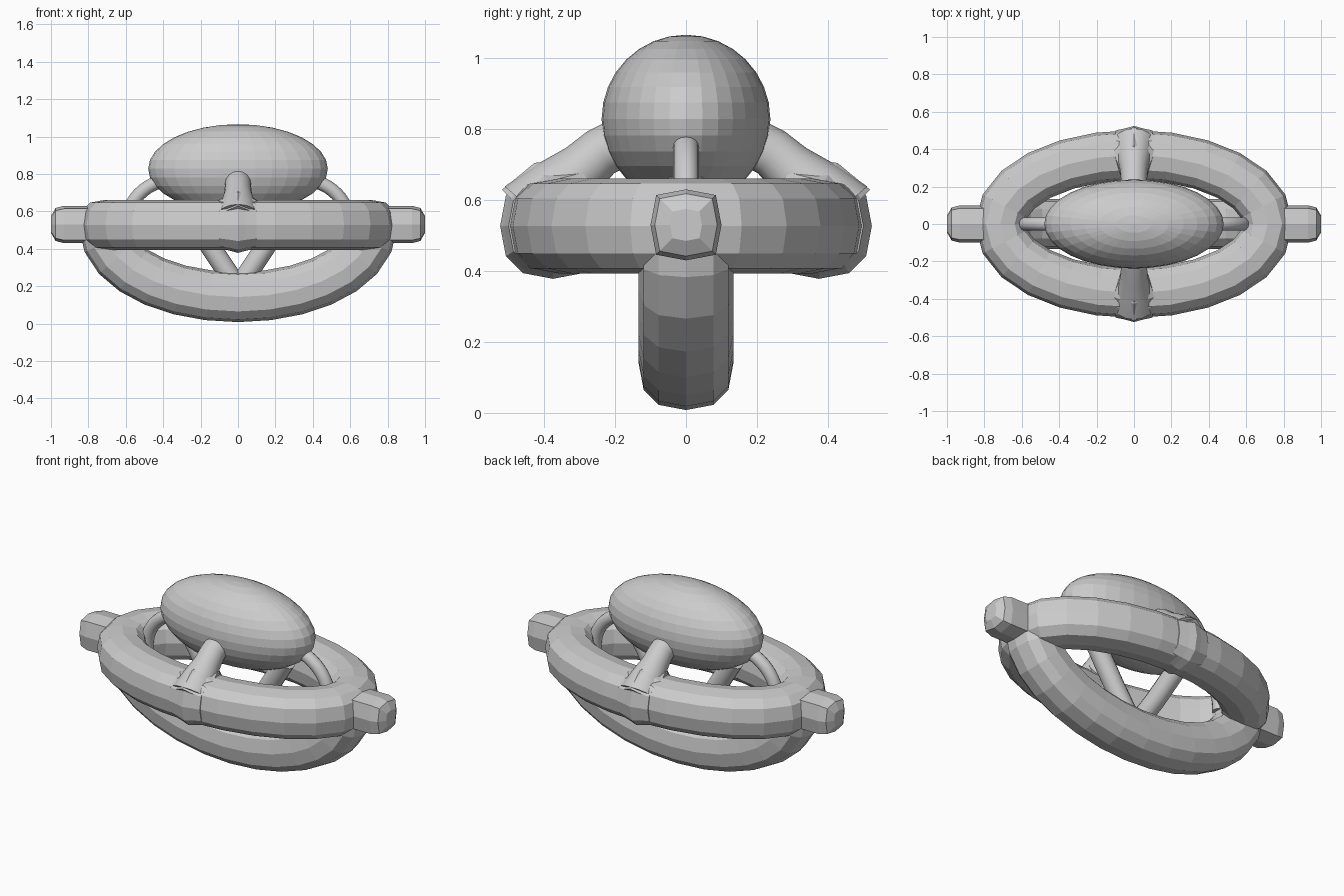
import bpy, bmesh, math
from mathutils import Vector

if "Cube" in bpy.data.objects:
    bpy.data.objects.remove(bpy.data.objects["Cube"])


def sweep(name, pts, radii, side, sides=12, closed=False, square=1.0):
    """Tube along a planar path; side is the normal of the path's plane."""
    pts = [Vector(p) for p in pts]
    side = Vector(side).normalized()
    bm = bmesh.new()
    n = len(pts)
    rings = []
    for i, p in enumerate(pts):
        if closed:
            t = pts[(i + 1) % n] - pts[i - 1]
        else:
            t = pts[min(i + 1, n - 1)] - pts[max(i - 1, 0)]
        out = t.normalized().cross(side)
        r = radii[i] if isinstance(radii, list) else radii
        ring = []
        for k in range(sides):
            a = 2 * math.pi * k / sides
            c, s = math.cos(a), math.sin(a)
            u = math.copysign(abs(c) ** square, c)
            v = math.copysign(abs(s) ** square, s)
            ring.append(bm.verts.new(p + r * (u * out + v * side)))
        rings.append(ring)
    for i in range(n if closed else n - 1):
        a, b = rings[i], rings[(i + 1) % n]
        for k in range(sides):
            j = (k + 1) % sides
            bm.faces.new((a[k], a[j], b[j], b[k]))
    if not closed:
        bm.faces.new(rings[0])
        bm.faces.new(rings[-1])
    bmesh.ops.recalc_face_normals(bm, faces=bm.faces)
    me = bpy.data.meshes.new(name)
    bm.to_mesh(me)
    bm.free()
    ob = bpy.data.objects.new(name, me)
    bpy.context.collection.objects.link(ob)
    return ob


def smooth(ob):
    bpy.ops.object.select_all(action='DESELECT')
    ob.select_set(True)
    bpy.context.view_layer.objects.active = ob
    bpy.ops.object.shade_smooth_by_angle(angle=math.radians(40))


def ellipse(a, b, start, end, count):
    return [(a * math.cos(t), b * math.sin(t))
            for t in (start + (end - start) * i / count for i in range(count + 1))]


# Body: stretched ball
bpy.ops.mesh.primitive_uv_sphere_add(segments=32, ring_count=16, location=(0, 0, 0.828))
body = bpy.context.object
body.name = "body"
body.scale = (0.48, 0.238, 0.238)

# Horizontal ring
path = [(x, y, 0.527) for x, y in ellipse(0.715, 0.368, 0, 2 * math.pi, 24)[:-1]]
sweep("horizontal_ring", path, 0.134, (0, 0, 1), closed=True, square=0.8)

# Lower half ring
path = [(x, 0, 0.52 + z) for x, z in ellipse(0.715, 0.378, math.pi, 2 * math.pi, 14)]
sweep("lower_half_ring", path, 0.134, (0, 1, 0), square=0.8)

for s in (-1, 1):
    tag = "left" if s < 0 else "right"

    # Blunt end knob
    sweep(tag + "_end_knob",
          [(s * x, 0, 0.53) for x in (0.72, 0.93, 0.975, 1.0)],
          [0.10, 0.10, 0.088, 0.045], (0, 1, 0), sides=8, square=0.5)

    # Thin curved handle
    arc = [(s * (0.34 + x), 0, 0.53 + z) for x, z in ellipse(0.255, 0.24, -0.1, math.pi / 2, 14)]
    smooth(sweep(tag + "_handle", arc, 0.036, (0, 1, 0), sides=16))

    # Slanted strut under the body
    smooth(sweep(tag + "_under_strut",
                 [(s * 0.0, 0, 0.19), (s * 0.14, 0, 0.40), (s * 0.31, 0, 0.68)],
                 0.055, (0, 1, 0), sides=16))

    # Flared strut from ring up to body
    tag = "front" if s < 0 else "back"
    smooth(sweep(tag + "_strut",
                 [(0, s * y, z) for y, z in ((0.42, 0.56), (0.36, 0.63), (0.29, 0.69), (0.24, 0.735), (0.15, 0.78))],
                 [0.12, 0.095, 0.075, 0.07, 0.07], (1, 0, 0), sides=16))

    # Spiky collar where the strut meets the ring
    sweep(tag + "_collar",
          [(0, s * 0.27, 0.64), (0, s * 0.35, 0.60), (0, s * 0.42, 0.53)],
          [0.085, 0.13, 0.14], (1, 0, 0), sides=6)

    # Pinched bulge around the ring
    sweep(tag + "_bulge",
          [(x, s * 0.375, 0.527) for x in (-0.10, -0.04, 0, 0.04, 0.10)],
          [0.125, 0.138, 0.149, 0.138, 0.125], (0, 0, 1), square=0.8)
